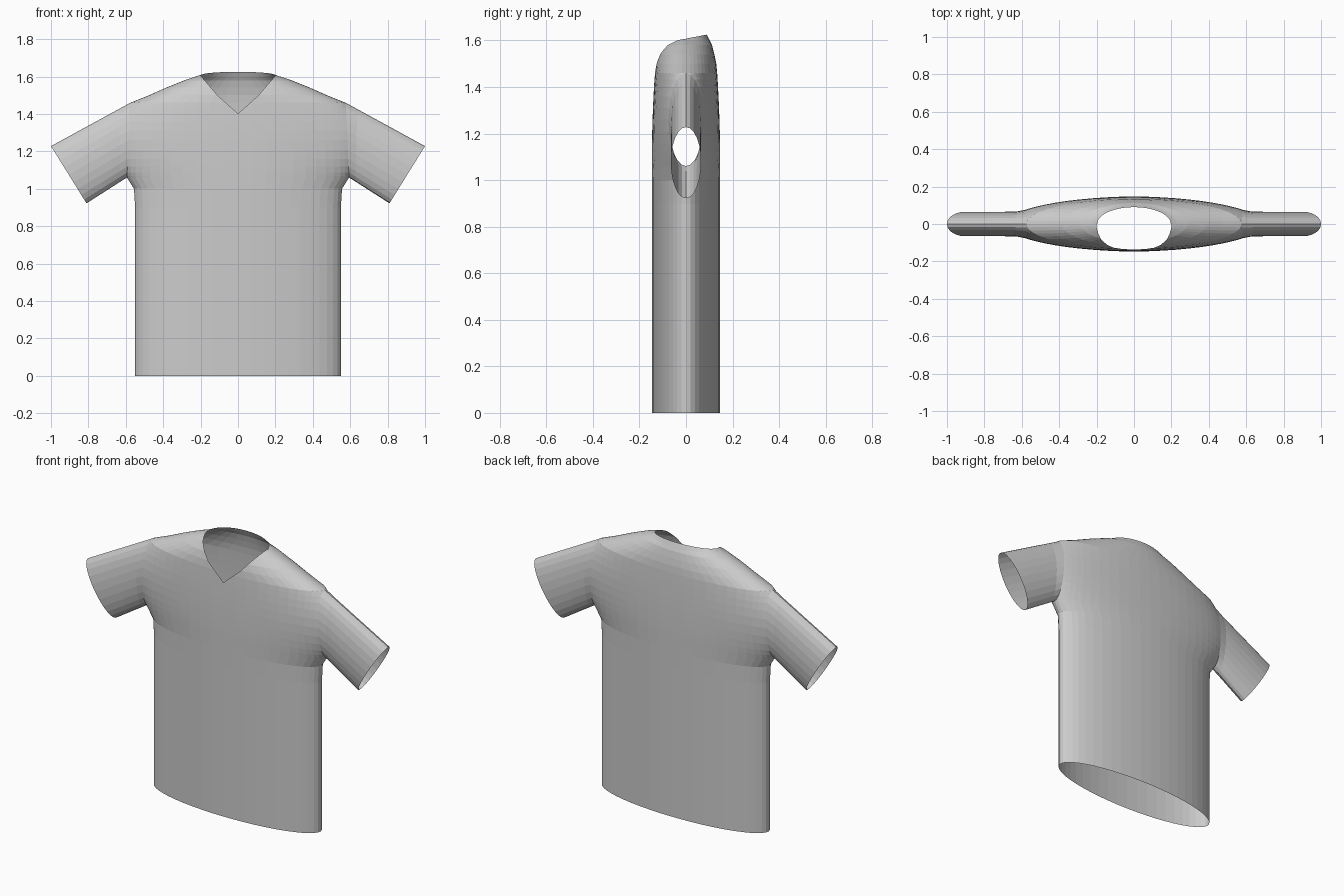
import bpy, bmesh
from math import sin, cos, pi, sqrt
from mathutils import Vector

cube = bpy.data.objects.get("Cube")
if cube:
    bpy.data.objects.remove(cube, do_unlink=True)

cloth = bpy.data.materials.new("light_grey_cloth")
cloth.use_nodes = True
GREY = (0.6, 0.6, 0.6, 1)
cloth.diffuse_color = GREY
cloth.node_tree.nodes["Principled BSDF"].inputs["Base Color"].default_value = GREY

COLUMNS = 24
ARM_STEPS = 12
ARM_LOW, ARM_HIGH = Vector((0.594, 0, 1.06)), Vector((0.575, 0, 1.46))
CUFF_LOW, CUFF_HIGH = Vector((0.81, 0, 0.922)), Vector((1.0, 0, 1.228))
ARM_DEPTH, CUFF_DEPTH = 0.075, 0.065


def oval(s):
    """Half-width of a unit oval at height fraction s."""
    return 2 * sqrt(max(0, s * (1 - s)))


def add_grid(bm, rows):
    """Skin a list of equal-length point rows with quads."""
    verts = [[bm.verts.new(p) for p in row] for row in rows]
    for low, high in zip(verts, verts[1:]):
        for i in range(len(low) - 1):
            bm.faces.new((low[i], low[i + 1], high[i + 1], high[i]))


def finish(bm, name):
    bmesh.ops.remove_doubles(bm, verts=bm.verts[:], dist=0.0005)
    bmesh.ops.recalc_face_normals(bm, faces=bm.faces[:])
    mesh = bpy.data.meshes.new(name)
    bm.to_mesh(mesh)
    bm.free()
    mesh.materials.append(cloth)
    obj = bpy.data.objects.new(name, mesh)
    bpy.context.collection.objects.link(obj)
    return obj


# Body rings: height, half width, front depth, back depth, armhole half gap
rings = [(z, w, 0.147, 0.147, 0) for z, w in ((0, 0.55), (0.9, 0.55), (1.0, 0.556))]
arm_fractions = [(1 - cos(pi * i / ARM_STEPS)) / 2 for i in range(ARM_STEPS + 1)]
for s in arm_fractions:
    p = ARM_LOW.lerp(ARM_HIGH, s)
    depth = 0.147 - 0.013 * s * s
    rings.append((p.z, p.x, depth, depth, ARM_DEPTH * oval(s)))
rings += [
    (1.5, 0.475, 0.13, 0.13, 0),
    (1.54, 0.385, 0.12, 0.122, 0),
    (1.58, 0.285, 0.1, 0.112, 0),
    (1.6, 0.225, 0.075, 0.102, 0),
    (1.608, 0.197, 0.06, 0.09, 0),
]


def body_row(ring, side):
    z, width, front, back, gap = ring
    depth = front if side < 0 else back
    reach = width / sqrt(1 - (gap / depth) ** 2)
    row = []
    for i in range(COLUMNS + 1):
        u = pi * (i / COLUMNS - 0.5)
        x = width * sin(u)
        y = side * depth * sqrt(max(0, 1 - (x / reach) ** 2))
        # the collar rises slightly at the nape
        lift = 0.017 * cos(u) if side > 0 and ring == rings[-1] else 0
        row.append((x, y, z + lift))
    return row


# Body: front and back panels, open at hem, neck and armholes
body = bmesh.new()
for side in (-1, 1):
    add_grid(body, [body_row(r, side) for r in rings])

# V neckline: slice the front along the collar edges and drop the inside
collar = [Vector((0, 0, 1.402)), Vector((0.107, 0, 1.497)), Vector((0.2, 0, 1.605))]
planes = []
for side in (-1, 1):
    for a, b in zip(collar, collar[1:]):
        d = b - a
        planes.append((Vector((a.x * side, 0, a.z)), Vector((-d.z * side, 0, d.x))))


def in_front(f):
    c = f.calc_center_median()
    return c.y < 0 and c.z > 1.3 and abs(c.x) < 0.35


for point, normal in planes:
    faces = [f for f in body.faces if in_front(f)]
    geom = list({g for f in faces for g in (*f.verts, *f.edges)}) + faces
    bmesh.ops.bisect_plane(body, geom=geom, dist=0.0001, plane_co=point, plane_no=normal)
inside = [f for f in body.faces if in_front(f) and
          all((f.calc_center_median() - p).dot(n) > 0 for p, n in planes)]
bmesh.ops.delete(body, geom=inside, context='FACES')
finish(body, "shirt_body")


# Sleeves: oval tubes lofted from armhole to cuff
def sleeve_row(t, mirror):
    depth = ARM_DEPTH + (CUFF_DEPTH - ARM_DEPTH) * min(1, t * 6)
    row = []
    for y_side, fractions in ((-1, arm_fractions), (1, arm_fractions[::-1])):
        for s in fractions:
            p = ARM_LOW.lerp(ARM_HIGH, s).lerp(CUFF_LOW.lerp(CUFF_HIGH, s), t)
            row.append((p.x * mirror, y_side * depth * oval(s), p.z))
    return row


for name, mirror in (("left_sleeve", 1), ("right_sleeve", -1)):
    sleeve = bmesh.new()
    add_grid(sleeve, [sleeve_row(t, mirror) for t in (0, 0.15, 0.5, 1)])
    finish(sleeve, name)
